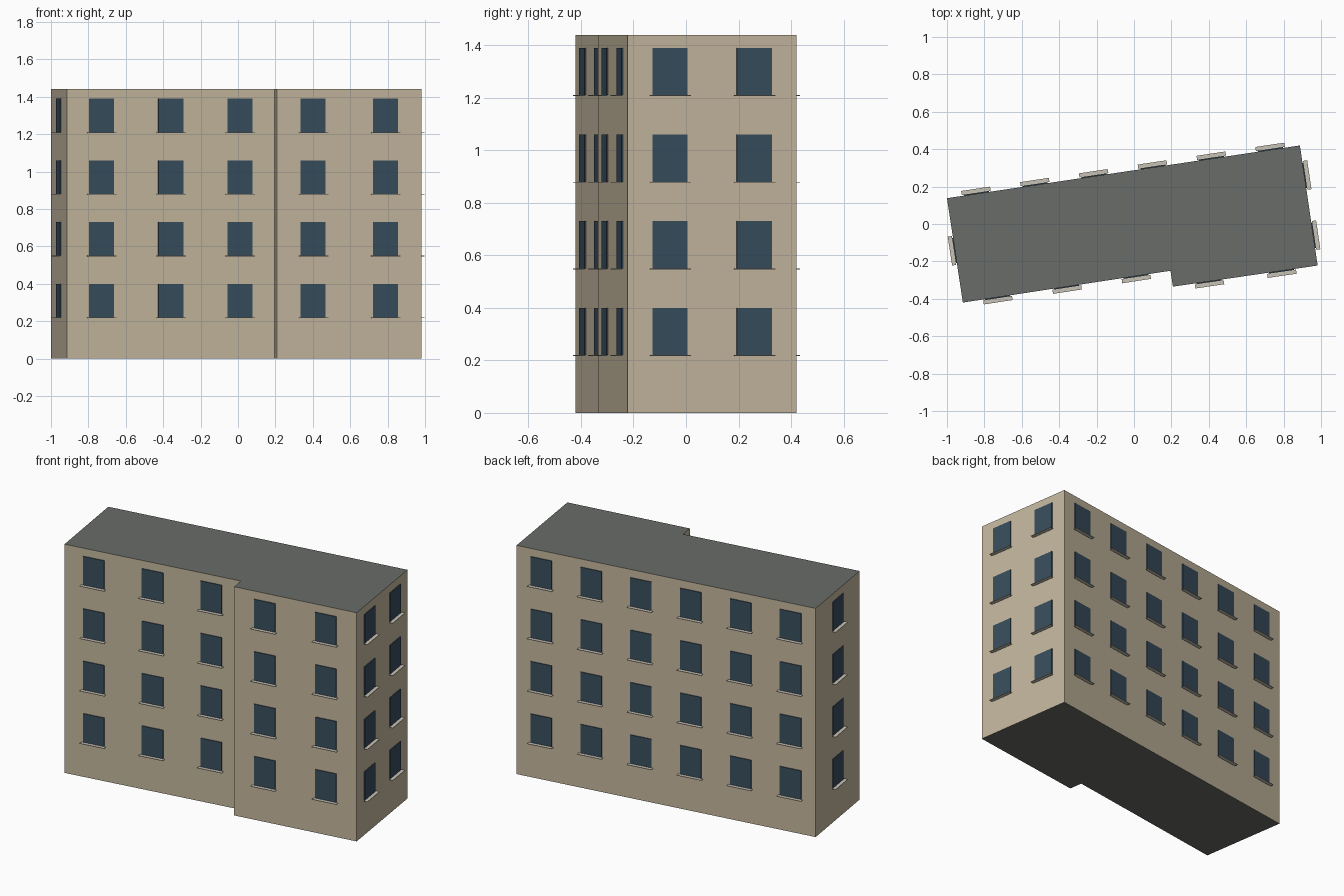
import bpy, bmesh
from mathutils import Vector

if "Cube" in bpy.data.objects:
    bpy.data.objects.remove(bpy.data.objects["Cube"])

HEIGHT = 1.44
FLOORS = [0.22 + 0.33 * i for i in range(4)]   # window bottom heights
WIN_W, WIN_H = 0.135, 0.18
GAP = 0.005                                    # window pane offset from wall

# footprint, counter-clockwise, with the number of windows on the wall starting there
FOOTPRINT = [
    ((-0.915, -0.420), 3),   # front, set-back part
    ((0.195, -0.250), 0),    # small step
    ((0.208, -0.335), 2),    # front, projecting part
    ((0.982, -0.222), 2),    # right
    ((0.887, 0.420), 6),     # back
    ((-1.000, 0.138), 1),    # left
]


def material(name, rgb):
    m = bpy.data.materials.new(name)
    m.diffuse_color = (*rgb, 1)
    m.use_nodes = True
    m.node_tree.nodes["Principled BSDF"].inputs["Base Color"].default_value = m.diffuse_color
    return m


def make_object(name, bm, *mats):
    mesh = bpy.data.meshes.new(name)
    bm.to_mesh(mesh)
    bm.free()
    for m in mats:
        mesh.materials.append(m)
    ob = bpy.data.objects.new(name, mesh)
    bpy.context.collection.objects.link(ob)
    return ob


def add_box(bm, base, along, out, half_w, d0, d1, z0, z1):
    """Box against a wall: half_w along it, d0..d1 outwards, z0..z1 up."""
    rings = []
    for z in (z0, z1):
        rings.append([bm.verts.new(base + along * s * half_w + out * d + Vector((0, 0, z)))
                      for s, d in ((-1, d1), (1, d1), (1, d0), (-1, d0))])
    lo, hi = rings
    bm.faces.new(lo[::-1])
    bm.faces.new(hi)
    for i in range(4):
        j = (i + 1) % 4
        bm.faces.new((lo[i], lo[j], hi[j], hi[i]))


wall_mat = material("wall_plaster", (0.55, 0.47, 0.34))
roof_mat = material("roof_grey", (0.14, 0.15, 0.135))
glass_mat = material("window_glass", (0.04, 0.075, 0.11))
sill_mat = material("sill_stone", (0.58, 0.54, 0.46))

# building body: extruded footprint, grey roof and underside
bm = bmesh.new()
corners = [Vector((*p, 0)) for p, _ in FOOTPRINT]
low = [bm.verts.new(c) for c in corners]
top = [bm.verts.new(c + Vector((0, 0, HEIGHT))) for c in corners]
bm.faces.new(low[::-1]).material_index = 1
bm.faces.new(top).material_index = 1
for i in range(len(low)):
    j = (i + 1) % len(low)
    bm.faces.new((low[i], low[j], top[j], top[i]))
make_object("building_body", bm, wall_mat, roof_mat)

# windows and sills, evenly spaced along each wall on every floor
panes, sills = bmesh.new(), bmesh.new()
for i, (_, count) in enumerate(FOOTPRINT):
    a, b = corners[i], corners[(i + 1) % len(corners)]
    along = (b - a).normalized()
    out = Vector((along.y, -along.x, 0))
    for k in range(count):
        base = a.lerp(b, (k + 0.5) / count)
        for z in FLOORS:
            add_box(panes, base, along, out, WIN_W / 2, 0, GAP, z, z + WIN_H)
            add_box(sills, base, along, out, 0.078, GAP, 0.027, z - 0.003, z)
make_object("windows", panes, glass_mat)
make_object("window_sills", sills, sill_mat)
